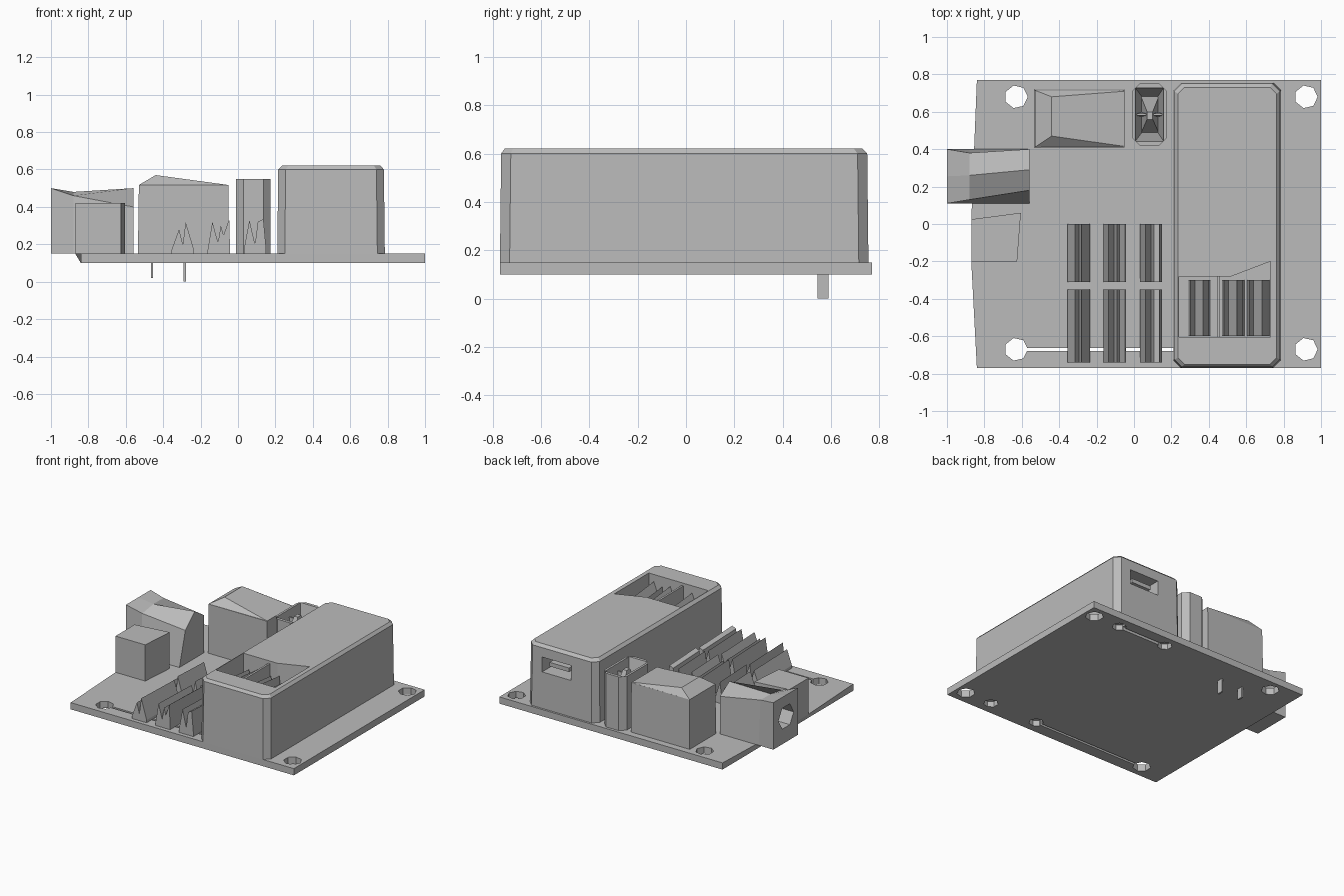
import bpy, bmesh, math
from mathutils import Vector

cube = bpy.data.objects.get("Cube")
if cube:
    bpy.data.objects.remove(cube, do_unlink=True)

grey = bpy.data.materials.new("plain grey")
grey.use_nodes = True
GREY = (0.5, 0.5, 0.5, 1)
grey.diffuse_color = GREY
grey.node_tree.nodes["Principled BSDF"].inputs["Base Color"].default_value = GREY


def loft(name, rings):
    """Solid skinned through rings of equal point count."""
    bm = bmesh.new()
    loops = [[bm.verts.new(p) for p in ring] for ring in rings]
    n = len(loops[0])
    for a, b in zip(loops, loops[1:]):
        for i in range(n):
            j = (i + 1) % n
            bm.faces.new((a[i], a[j], b[j], b[i]))
    bm.faces.new(loops[0][::-1])
    bm.faces.new(loops[-1])
    bmesh.ops.recalc_face_normals(bm, faces=bm.faces)
    me = bpy.data.meshes.new(name)
    bm.to_mesh(me)
    bm.free()
    me.materials.append(grey)
    ob = bpy.data.objects.new(name, me)
    bpy.context.collection.objects.link(ob)
    return ob


def rect(x0, x1, y0, y1, z, c=0):
    """Ring at height z, with corners cut by c."""
    if not c:
        return [(x0, y0, z), (x1, y0, z), (x1, y1, z), (x0, y1, z)]
    return [(x0 + c, y0, z), (x1 - c, y0, z), (x1, y0 + c, z), (x1, y1 - c, z),
            (x1 - c, y1, z), (x0 + c, y1, z), (x0, y1 - c, z), (x0, y0 + c, z)]


def box(name, x0, x1, y0, y1, z0, z1):
    return loft(name, [rect(x0, x1, y0, y1, z0), rect(x0, x1, y0, y1, z1)])


def disc(x, y, z, r, n=7):
    return [(x + r * math.cos(math.tau * i / n), y + r * math.sin(math.tau * i / n), z)
            for i in range(n)]


def cut(ob, cutter):
    cutter.hide_render = True
    mod = ob.modifiers.new("cut", 'BOOLEAN')
    mod.operation = 'DIFFERENCE'
    mod.solver = 'EXACT'
    mod.object = cutter
    bpy.context.view_layer.objects.active = ob
    bpy.ops.object.modifier_apply(modifier=mod.name)
    bpy.data.objects.remove(cutter, do_unlink=True)


def ridges(name, x, y0, y1, profile, base=0.15, far=0.93):
    """Jagged strip: zigzag profile of (dx, height), run along y."""
    loft(name, [[(x + dx, y, base + h * k) for dx, h in profile]
                for y, k in ((y0, 1), (y1, far))])


# Board, with a lip under the side port
TOP = 0.15
base_outline = [(-0.84, -0.77), (1, -0.77), (1, 0.77), (-0.84, 0.77), (-0.84, 0.02), (-0.84, -0.2)]
board = loft("board", [[(x, y, 0.10) for x, y in base_outline],
                       [(x - (0.03 if i > 3 else 0), y, TOP)
                        for i, (x, y) in enumerate(base_outline)]])

# Corner mounting holes
for x in (-0.63, 0.92):
    for y in (-0.67, 0.68):
        cut(board, loft("hole_cutter", [disc(x, y, 0, 0.062), disc(x, y, 0.3, 0.062)]))
# Blind holes below the case, and the channels joining them
for x in (0.30, 0.70):
    for y in (-0.67, 0.68):
        cut(board, loft("blind_cutter", [disc(x, y, 0, 0.05), disc(x, y, 0.14, 0.05)]))
cut(board, box("channel_cutter", 0.30, 0.70, 0.665, 0.69, 0, 0.125))
cut(board, box("slit_cutter", -0.63, 0.30, -0.68, -0.662, 0, 0.3))

# Tall case with a top opening and a slot at the back
case = loft("case", [rect(0.21, 0.785, -0.77, 0.755, TOP, 0.04),
                     rect(0.215, 0.78, -0.765, 0.75, 0.60, 0.04),
                     rect(0.235, 0.762, -0.75, 0.73, 0.62, 0.035)])
opening = [(0.24, -0.605), (0.73, -0.605), (0.73, -0.20), (0.52, -0.28), (0.24, -0.28)]
cut(case, loft("opening_cutter", [[(x, y, z) for x, y in opening] for z in (0.16, 0.8)]))
cut(case, box("slot_cutter", 0.42, 0.66, 0.60, 0.9, 0.42, 0.53))
box("slot_tongue", 0.46, 0.62, 0.60, 0.72, 0.46, 0.49)

# Strips inside the opening
inner = [(0, 0), (0.01, 0.40), (0.035, 0.3), (0.08, 0.42), (0.11, 0.2), (0.12, 0)]
for i, x in enumerate((0.29, 0.47, 0.605)):
    ridges(f"inner_strip_{i + 1}", x, -0.60, -0.30, inner)
box("inner_divider", 0.445, 0.46, -0.605, -0.28, 0.155, 0.6)

# Six jagged socket strips
profiles = [
    [(0, 0), (0, 0.02), (0.04, 0.13), (0.06, 0.05), (0.075, 0.17), (0.12, 0.02), (0.12, 0)],
    [(0, 0), (0, 0.02), (0.025, 0.17), (0.055, 0.06), (0.07, 0.15), (0.085, 0.1),
     (0.115, 0.185), (0.12, 0)],
    [(0, 0), (0, 0.02), (0.03, 0.18), (0.06, 0.05), (0.075, 0.17), (0.105, 0.185),
     (0.12, 0.02), (0.12, 0)],
]
for i, profile in enumerate(profiles):
    x = -0.355 + 0.193 * i
    ridges(f"front_strip_{i + 1}", x, -0.74, -0.35, profile)
    ridges(f"back_strip_{i + 1}", x, -0.31, 0.0, profile)

# Power jack: square mouth narrowing to an arched rear
jack_sections = [
    (-1.0, [(0.11, 0.15), (0.11, 0.50), (0.255, 0.50), (0.40, 0.50), (0.40, 0.15)]),
    (-0.88, [(0.11, 0.15), (0.13, 0.46), (0.26, 0.48), (0.38, 0.48), (0.40, 0.15)]),
    (-0.56, [(0.11, 0.15), (0.18, 0.40), (0.29, 0.50), (0.40, 0.43), (0.40, 0.15)]),
]
jack = loft("power_jack", [[(x, y, z) for y, z in sec] for x, sec in jack_sections])
bore = [[(x, 0.25 + a, 0.34 + b) for a, b, _ in disc(0, 0, 0, 0.09, 6)] for x in (-1.2, -0.75)]
cut(jack, loft("bore_cutter", bore))

# Small side port
loft("side_port", [[(-0.87, -0.2, z), (-0.625, -0.2, z), (-0.605, 0.06, z), (-0.87, 0.025, z)]
                   for z in (TOP, 0.42)])

# Large port with a hipped lid
port = loft("large_port", [rect(-0.535, -0.05, 0.41, 0.72, TOP),
                           rect(-0.53, -0.05, 0.41, 0.715, 0.517)])
bm = bmesh.new()
bm.from_mesh(port.data)
bm.free()
lid = [(-0.53, 0.41, 0.517), (-0.05, 0.41, 0.515), (-0.05, 0.715, 0.515), (-0.53, 0.715, 0.517)]
ridge = [(-0.44, 0.47, 0.57), (-0.051, 0.415, 0.517), (-0.051, 0.71, 0.517), (-0.44, 0.68, 0.57)]
loft("port_lid", [lid, ridge])

# Tall upright socket with a jagged well
socket = loft("upright_socket", [rect(-0.01, 0.175, 0.42, 0.75, TOP, 0.04),
                                 rect(-0.01, 0.175, 0.42, 0.75, 0.55, 0.04)])
cut(socket, loft("well_cutter", [rect(0.05, 0.12, 0.5, 0.67, 0.3),
                                 rect(0.005, 0.16, 0.44, 0.73, 0.56)]))
loft("socket_core", [rect(0.03, 0.14, 0.47, 0.70, 0.3), rect(0.07, 0.10, 0.56, 0.60, 0.53)])
loft("socket_web", [rect(0.0, 0.165, 0.57, 0.60, 0.3), rect(0.0, 0.165, 0.58, 0.59, 0.5)])

# Solder legs under the large port
for i, (x, z) in enumerate(((-0.46, 0.02), (-0.285, 0.0))):
    box(f"leg_{i + 1}", x - 0.006, x + 0.006, 0.545, 0.59, z, 0.12)
